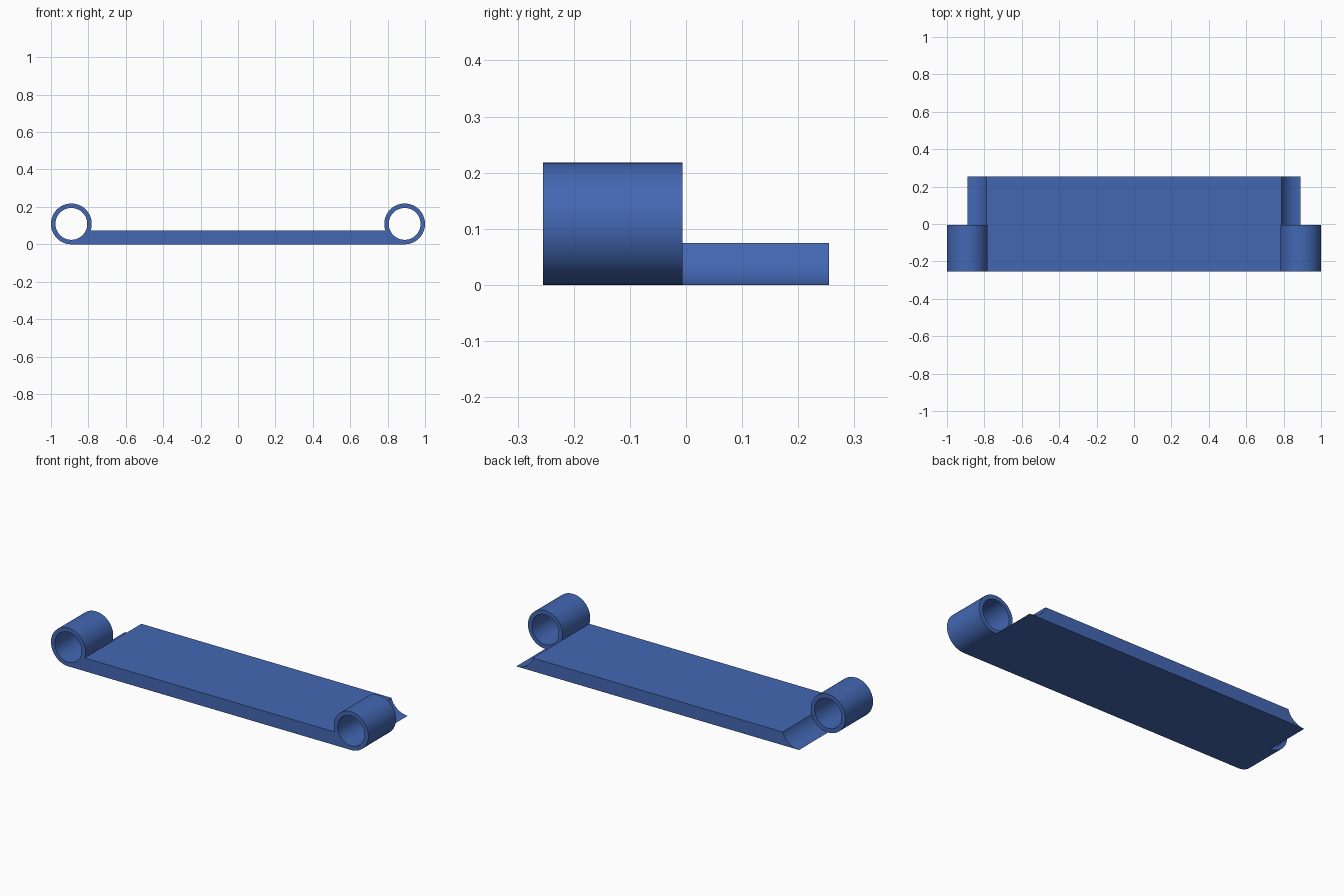
import bpy, bmesh, math

if "Cube" in bpy.data.objects:
    bpy.data.objects.remove(bpy.data.objects["Cube"])

R, RI = 0.109, 0.085            # tube outer / inner radius
CX = 1.0 - R                    # tube centre offset
T = 0.075                       # plate thickness
Y0, Y1, Y2 = -0.255, -0.006, 0.255   # front, back of tubes, back of plate
N_TOUCH, N_FREE = 16, 72

blue = bpy.data.materials.new("blue")
blue.diffuse_color = (0.056, 0.137, 0.45, 1)
blue.use_nodes = True
blue.node_tree.nodes["Principled BSDF"].inputs["Base Color"].default_value = blue.diffuse_color

# angles round a tube: the arc touching the plate first, then the free arc
a0 = math.pi - math.asin((T - R) / R)
a1 = 1.5 * math.pi
angles = [a0 + (a1 - a0) * i / N_TOUCH for i in range(N_TOUCH)]
angles += [a1 + (a0 + 2 * math.pi - a1) * i / N_FREE for i in range(N_FREE)]
N = len(angles)

bm = bmesh.new()


def face(points):
    bm.faces.new([bm.verts.new(p) for p in points])


def circle(side, radius, a, y):
    return (side * (CX + radius * math.cos(a)), y, R + radius * math.sin(a))


# end tubes, open where they merge into the plate
for s in (-1, 1):
    for i in range(N):
        a, b = angles[i], angles[(i + 1) % N]
        for y in (Y0, Y1):
            face([circle(s, RI, a, y), circle(s, R, a, y),
                  circle(s, R, b, y), circle(s, RI, b, y)])
        face([circle(s, RI, a, Y0), circle(s, RI, b, Y0),
              circle(s, RI, b, Y1), circle(s, RI, a, Y1)])
        # free outer wall in front, hollowed plate end behind
        ya, yb = (Y1, Y2) if i < N_TOUCH else (Y0, Y1)
        face([circle(s, R, a, ya), circle(s, R, b, ya),
              circle(s, R, b, yb), circle(s, R, a, yb)])

# plate: front and back outlines, top and bottom
arc = angles[:N_TOUCH + 1]
for y in (Y0, Y2):
    face([circle(1, R, a, y) for a in arc] +
         [circle(-1, R, a, y) for a in reversed(arc)])
for a in (a0, a1):
    face([circle(1, R, a, Y0), circle(1, R, a, Y1), circle(1, R, a, Y2),
          circle(-1, R, a, Y2), circle(-1, R, a, Y1), circle(-1, R, a, Y0)])

bmesh.ops.remove_doubles(bm, verts=bm.verts, dist=1e-5)
bmesh.ops.recalc_face_normals(bm, faces=bm.faces)
mesh = bpy.data.meshes.new("plate_with_end_tubes")
bm.to_mesh(mesh)
bm.free()
mesh.materials.append(blue)
obj = bpy.data.objects.new("plate_with_end_tubes", mesh)
bpy.context.collection.objects.link(obj)

# smooth round walls, crisp edges
bpy.context.view_layer.objects.active = obj
obj.select_set(True)
bpy.ops.object.shade_smooth_by_angle(angle=math.radians(30))
